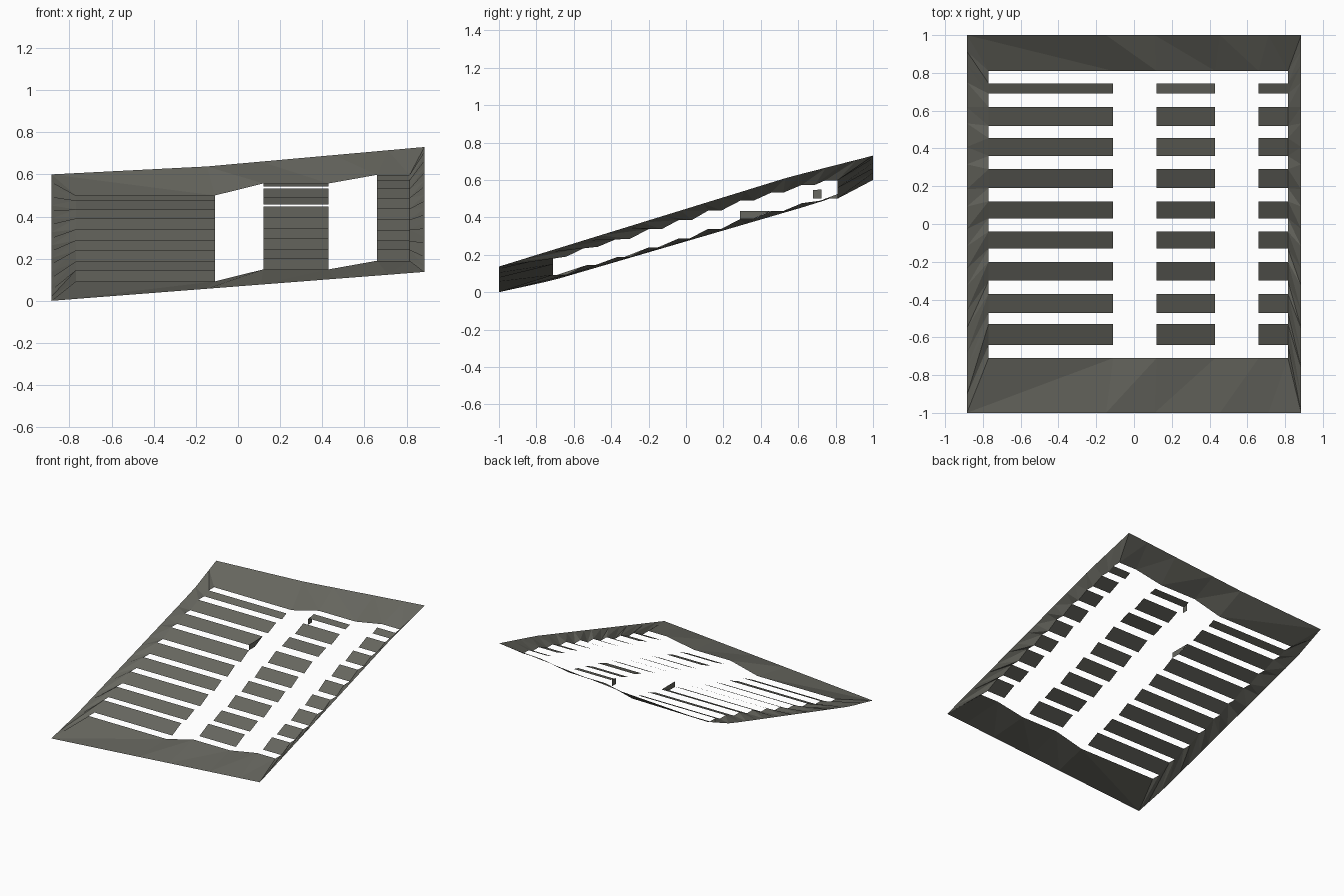
import bpy, bmesh

if "Cube" in bpy.data.objects:
    bpy.data.objects.remove(bpy.data.objects["Cube"], do_unlink=True)

mat = bpy.data.materials.new("dark_warm_grey")
mat.use_nodes = True
mat.diffuse_color = (0.135, 0.135, 0.115, 1)
bsdf = next(n for n in mat.node_tree.nodes if n.type == "BSDF_PRINCIPLED")
bsdf.inputs["Base Color"].default_value = mat.diffuse_color
bsdf.inputs["Roughness"].default_value = 0.8


def add_faces(name, polygons):
    """One sheet object from a list of polygons, facing upwards."""
    bm = bmesh.new()
    for poly in polygons:
        bm.faces.new([bm.verts.new(p) for p in poly])
    bmesh.ops.remove_doubles(bm, verts=bm.verts, dist=0.0005)
    bm.normal_update()
    for f in bm.faces:
        if f.normal.z < 0:
            f.normal_flip()
    mesh = bpy.data.meshes.new(name)
    bm.to_mesh(mesh)
    bm.free()
    mesh.materials.append(mat)
    ob = bpy.data.objects.new(name, mesh)
    bpy.context.collection.objects.link(ob)
    return ob


def add_strip(name, a, b):
    """Sheet bridging two rows of points, split into triangles."""
    polys = []
    for i in range(len(a) - 1):
        polys += [(a[i], a[i + 1], b[i + 1]), (a[i], b[i + 1], b[i])]
    add_faces(name, polys)


def interp(points, t):
    for (t0, v0), (t1, v1) in zip(points, points[1:]):
        if t <= t1:
            break
    return v0 + (v1 - v0) * (t - t0) / (t1 - t0)


def remap(v, a, b, c, d):
    return c + (d - c) * (v - a) / (b - a)


# Stair profile: each slat slopes up, each gap is level
slat_y = [(-0.64, -0.53), (-0.47, -0.37), (-0.30, -0.20), (-0.13, -0.04), (0.03, 0.12),
          (0.19, 0.29), (0.36, 0.455), (0.52, 0.62), (0.69, 0.745)]
slat_z = [0.092, 0.145, 0.187, 0.239, 0.287, 0.339, 0.391, 0.434, 0.476, 0.50]
FRONT, BACK = -0.71, 0.81
profile = [(FRONT, slat_z[0])]
for (y0, y1), z0, z1 in zip(slat_y, slat_z, slat_z[1:]):
    profile += [(y0, z0), (y1, z1)]
profile.append((BACK, slat_z[-1]))

# Three columns of slats, each stepped higher towards the left
columns = {"right": (-0.77, -0.11, 0.0), "middle": (0.12, 0.43, 0.057), "left": (0.66, 0.815, 0.098)}
for side, (x0, x1, lift) in columns.items():
    for i, (y0, y1) in enumerate(slat_y):
        za, zb = slat_z[i] + lift, slat_z[i + 1] + lift
        if side == "middle" and i in (6, 8):
            za += 0.01
        add_faces(f"{side}_slat_{i + 1}",
                  [[(x0, y0, za), (x1, y0, za), (x1, y1, zb), (x0, y1, zb)]])

# Outer edges of the frame
W = 0.885
right_edge = [(-1, 0), (FRONT, 0.064), (0.73, 0.485), (1, 0.6)]
left_edge = [(-1, 0.137), (0.55, 0.615), (1, 0.73)]
front_edge = [(-W, 0), (W, 0.137)]
back_edge = [(-W, 0.6), (-0.2, 0.633), (W, 0.73)]

# Side rims follow the stair profile on their inner edge
for side, x_out, x_in, lift, edge in (("right", -W, -0.77, 0, right_edge),
                                      ("left", W, 0.815, 0.098, left_edge)):
    inner = [(x_in, y, z + lift) for y, z in profile]
    outer = []
    for y, z in profile:
        yo = remap(y, FRONT, BACK, -1, 1)
        outer.append((x_out, yo, interp(edge, yo)))
    add_strip(f"{side}_rim", outer, inner)

# Front and back rims follow the column heights on their inner edge
for name, y_out, y_in, base, edge in (("front_rim", -1, FRONT, slat_z[0], front_edge),
                                      ("back_rim", 1, BACK, slat_z[-1], back_edge)):
    inner, outer = [], []
    for x0, x1, lift in columns.values():
        for x in (x0, x1):
            xo = remap(x, -0.77, 0.815, -W, W)
            inner.append((x, y_in, base + lift))
            outer.append((xo, y_out, interp(edge, xo)))
    add_strip(name, outer, inner)

# Small upright flaps at the slat ends
add_faces("right_column_flap", [[(-0.11, 0.29, 0.391), (-0.11, 0.36, 0.391),
                                 (-0.11, 0.45, 0.433), (-0.11, 0.29, 0.433)]])
add_faces("middle_column_flap", [[(0.12, 0.68, 0.5), (0.12, 0.725, 0.5),
                                  (0.12, 0.725, 0.55), (0.12, 0.68, 0.545)]])
